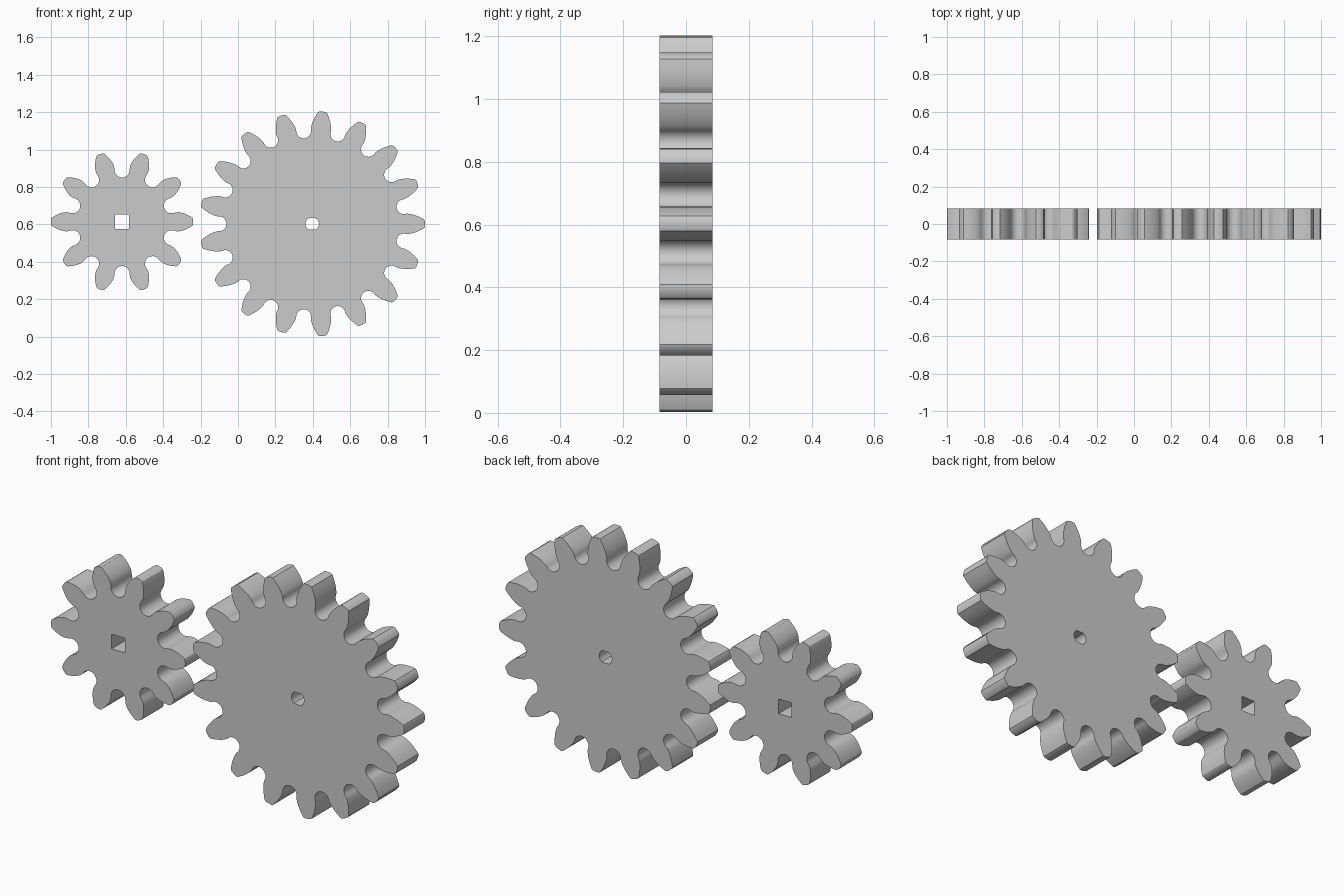
import bpy, bmesh
from math import pi, sin, cos, tan, acos, radians, sqrt

if "Cube" in bpy.data.objects:
    bpy.data.objects.remove(bpy.data.objects["Cube"])

MODULE = 0.0634
THICK = 0.168


def inv(a):
    return tan(a) - a


def gear_outline(teeth, root):
    """Involute teeth with straight necks and round valleys."""
    pitch = teeth * MODULE / 2
    base = pitch * cos(radians(20))
    tip = pitch + MODULE
    top_angle = pi / (2 * teeth) + inv(radians(20))   # half tooth angle at base circle
    flank = [(tip, 0.0), (tip - 0.0005, 0.7 * (top_angle - inv(acos(base / tip))))]
    for i in range(1, 9):
        r = tip - 0.004 - (tip - 0.004 - base) * (i - 1) / 7
        flank.append((r, top_angle - inv(acos(min(1, base / r)))))
    half = pi / teeth
    # round valley, centred between two teeth
    gap = sin(half - top_angle)
    rad = root * gap / (1 - gap) * 1.03
    for i in range(0, 8):
        a = pi / 2 * i / 7
        x, y = root + rad - rad * sin(a), rad * cos(a)
        flank.append((sqrt(x * x + y * y), half - math_atan(y, x)))
    pts = []
    for t in range(teeth):
        c = 2 * pi * t / teeth
        pts += [(r * cos(c + a), r * sin(c + a)) for r, a in flank]
        pts += [(r * cos(c + 2 * half - a), r * sin(c + 2 * half - a))
                for r, a in reversed(flank[1:-1])]
    return pts


def math_atan(y, x):
    from math import atan2
    return atan2(y, x)


def gear(name, teeth, root, center, hole):
    # filled 2D curve with an inner loop for the shaft hole, extruded to thickness
    cu = bpy.data.curves.new(name, 'CURVE')
    cu.dimensions = '2D'
    cu.fill_mode = 'BOTH'
    cu.extrude = THICK / 2
    for loop in (gear_outline(teeth, root), hole):
        sp = cu.splines.new('POLY')
        sp.points.add(len(loop) - 1)
        for p, (x, y) in zip(sp.points, loop):
            p.co = (x, y, 0, 1)
        sp.use_cyclic_u = True
    ob = bpy.data.objects.new(name, cu)
    bpy.context.collection.objects.link(ob)
    ob.location = (center[0], 0, center[1])
    ob.rotation_euler = (pi / 2, 0, 0)
    bpy.ops.object.select_all(action='DESELECT')
    ob.select_set(True)
    bpy.context.view_layer.objects.active = ob
    bpy.ops.object.convert(target='MESH')
    ob = bpy.context.object
    bm = bmesh.new()
    bm.from_mesh(ob.data)
    bmesh.ops.remove_doubles(bm, verts=bm.verts, dist=1e-5)
    bmesh.ops.recalc_face_normals(bm, faces=bm.faces)
    bm.to_mesh(ob.data)
    bm.free()
    bpy.ops.object.shade_smooth_by_angle(angle=radians(25))


# small driving gear with a square shaft hole
s = 0.0375
gear("small_gear", 10, 0.237, (-0.62, 0.614), [(-s, -s), (s, -s), (s, s), (-s, s)])

# large gear with a round shaft hole flattened top and bottom
double_d = [(0.036 * cos(a), max(-0.03, min(0.03, 0.036 * sin(a))))
            for a in (2 * pi * (i + 0.5) / 24 for i in range(24))]
gear("large_gear", 17, 0.459, (0.397, 0.603), double_d)
